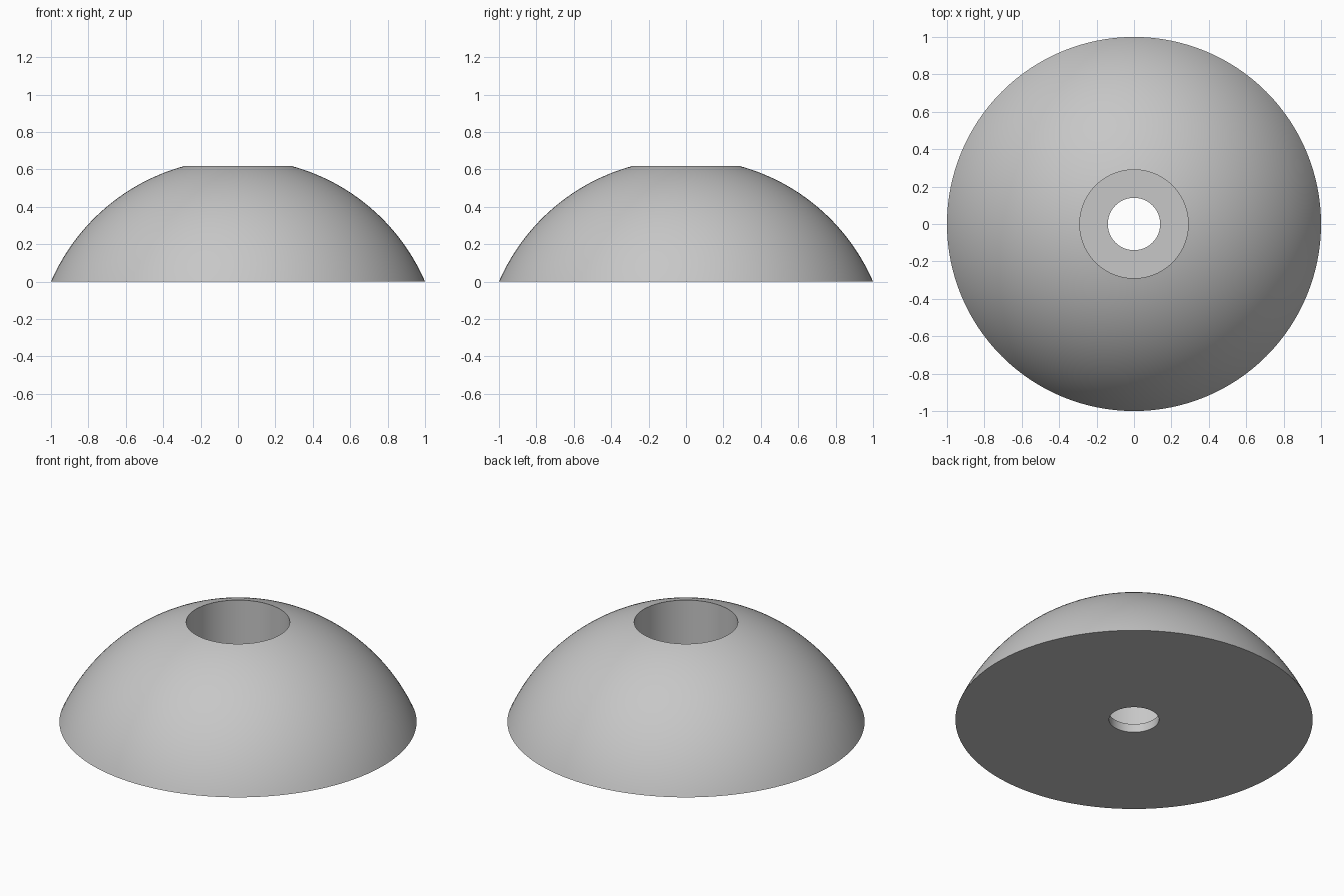
import bpy, bmesh, math
from mathutils import Vector

cube = bpy.data.objects.get("Cube")
if cube:
    bpy.data.objects.remove(cube, do_unlink=True)

SEGMENTS = 128
BASE_R, BORE_R, HOLE_R = 1.0, 0.29, 0.14
TOP_Z, FLOOR_Z = 0.617, 0.052

# Sphere centre on the axis, passing through the base edge and the top rim
centre = -(BASE_R**2 - BORE_R**2 - TOP_Z**2) / (2 * TOP_Z)
radius = math.hypot(BASE_R, centre)
start = math.atan2(-centre, BASE_R)
end = math.atan2(TOP_Z - centre, BORE_R)

# Closed cross-section: spherical outside, counterbore, through hole
ARC = 40
profile = []
for i in range(ARC + 1):
    a = start + (end - start) * i / ARC
    profile.append((radius * math.cos(a), centre + radius * math.sin(a)))
profile += [(BORE_R, FLOOR_Z), (HOLE_R, FLOOR_Z), (HOLE_R, 0)]

# Revolve the cross-section around the z axis
bm = bmesh.new()
verts = [bm.verts.new((r, 0, z)) for r, z in profile]
edges = [bm.edges.new((v, verts[(i + 1) % len(verts)])) for i, v in enumerate(verts)]
bmesh.ops.spin(bm, geom=verts + edges, cent=Vector(), axis=(0, 0, 1),
               angle=math.tau, steps=SEGMENTS, use_duplicate=False)
bmesh.ops.remove_doubles(bm, verts=bm.verts[:], dist=0.0001)
bmesh.ops.recalc_face_normals(bm, faces=bm.faces[:])
mesh = bpy.data.meshes.new("domed_foot")
bm.to_mesh(mesh)
bm.free()

foot = bpy.data.objects.new("domed_foot", mesh)
bpy.context.collection.objects.link(foot)

# Plain grey material
grey = bpy.data.materials.new("plain_grey")
grey.use_nodes = True
colour = (0.57, 0.57, 0.57, 1)
grey.diffuse_color = colour
grey.node_tree.nodes["Principled BSDF"].inputs["Base Color"].default_value = colour
mesh.materials.append(grey)

# Smooth curves with crisp rims
bpy.ops.object.select_all(action="DESELECT")
foot.select_set(True)
bpy.context.view_layer.objects.active = foot
bpy.ops.object.shade_smooth_by_angle(angle=math.radians(30))
